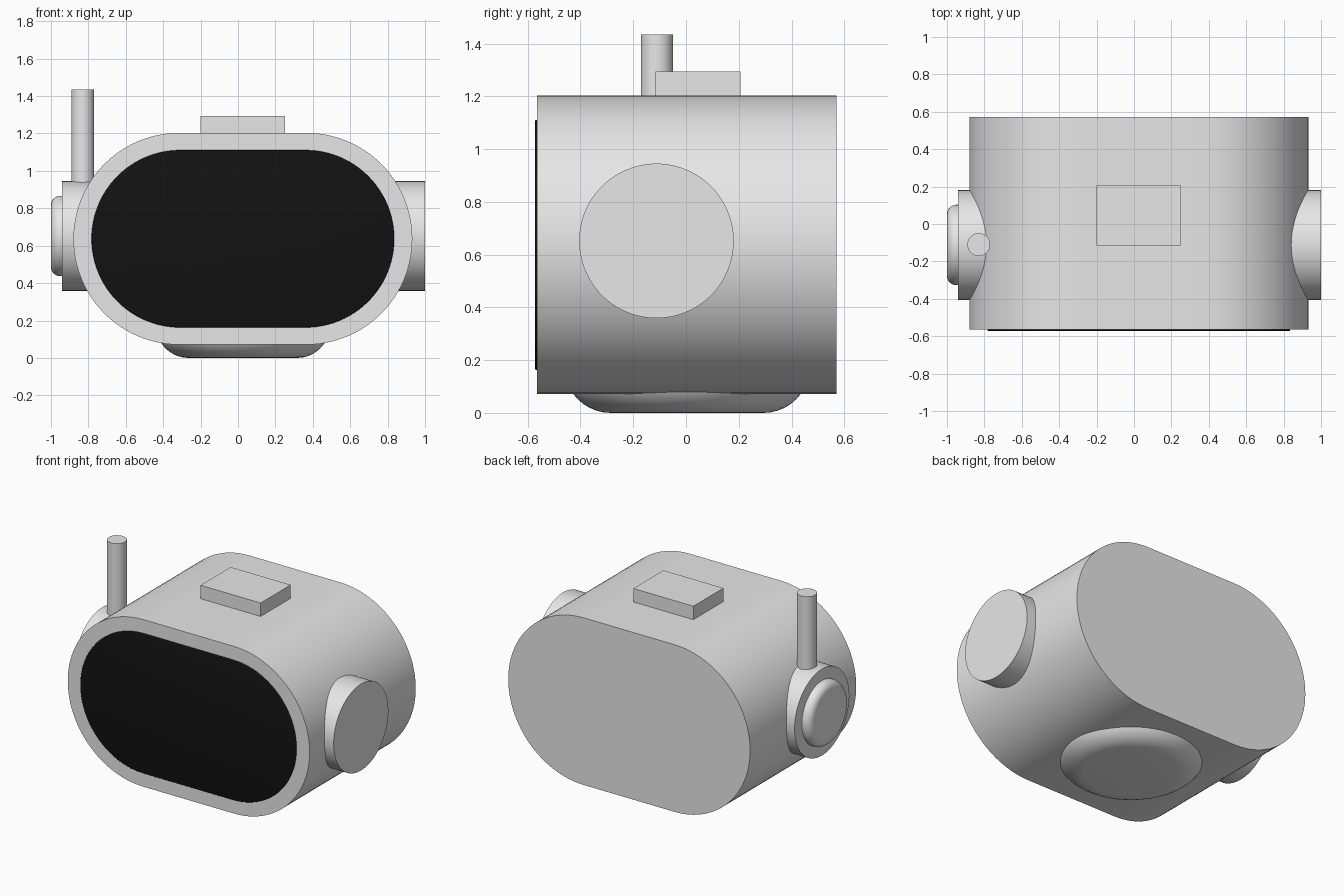
import bpy, bmesh, math
from mathutils import Matrix, Vector

cube = bpy.data.objects.get("Cube")
if cube:
    bpy.data.objects.remove(cube, do_unlink=True)


def material(name, value):
    mat = bpy.data.materials.new(name)
    mat.use_nodes = True
    color = (value, value, value, 1)
    mat.diffuse_color = color
    mat.node_tree.nodes["Principled BSDF"].inputs["Base Color"].default_value = color
    return mat


GREY = material("light grey", 0.8)
BLACK = material("screen black", 0.006)


def finish(name, bm, mat):
    """Turn the bmesh into an object with smooth sides and flat caps."""
    bmesh.ops.recalc_face_normals(bm, faces=bm.faces[:])
    for face in bm.faces:
        face.smooth = len(face.verts) == 4
    mesh = bpy.data.meshes.new(name)
    bm.to_mesh(mesh)
    bm.free()
    mesh.set_sharp_from_angle(angle=math.radians(35))
    mesh.materials.append(mat)
    obj = bpy.data.objects.new(name, mesh)
    bpy.context.collection.objects.link(obj)
    return obj


def round_cap(bm, faces, radius, segments):
    edges = {e for f in faces for e in f.edges}
    bmesh.ops.bevel(bm, geom=list(edges), offset=radius, segments=segments,
                    profile=0.5, affect='EDGES')


def stadium(name, half_straight, radius, y_front, y_back, mat, edge=0):
    """Pill-shaped outline in xz, extruded from front to back."""
    bm = bmesh.new()
    steps = 48
    verts = []
    for side in (0, 1):
        shift = half_straight if side == 0 else -half_straight
        for i in range(steps + 1):
            a = math.pi * (side + i / steps) - math.pi / 2
            verts.append(bm.verts.new((CENTER_X + shift + radius * math.cos(a), y_front,
                                       CENTER_Z + radius * math.sin(a))))
    front = bm.faces.new(verts)
    out = bmesh.ops.extrude_face_region(bm, geom=[front], use_keep_orig=True)
    moved = [g for g in out["geom"] if isinstance(g, bmesh.types.BMVert)]
    bmesh.ops.translate(bm, verts=moved, vec=(0, y_back - y_front, 0))
    if edge:
        round_cap(bm, [front], edge, 3)
    return finish(name, bm, mat)


def cylinder(name, start, end, radius, edge=0):
    """Cylinder between two points, optionally rounded at its end cap."""
    start, end = Vector(start), Vector(end)
    axis = end - start
    bm = bmesh.new()
    bmesh.ops.create_cone(bm, cap_ends=True, segments=96, radius1=radius,
                          radius2=radius, depth=axis.length)
    if edge:
        round_cap(bm, [max(bm.faces, key=lambda f: f.calc_center_median().z)], edge, 10)
    turn = axis.to_track_quat('Z', 'Y').to_matrix().to_4x4()
    bm.transform(Matrix.Translation((start + end) / 2) @ turn)
    return finish(name, bm, GREY)


def box(name, low, high):
    low, high = Vector(low), Vector(high)
    bm = bmesh.new()
    bmesh.ops.create_cube(bm, size=1)
    bm.transform(Matrix.Translation((low + high) / 2) @ Matrix.Diagonal((high - low).to_4d()))
    for v in bm.verts:
        v.co = v.co.copy()
    return finish(name, bm, GREY)


CENTER_X, CENTER_Z = 0.026, 0.637
EAR_Y, EAR_Z = -0.112, 0.652

# Head shell and its dark face screen
stadium("head_shell", 0.34, 0.566, -0.565, 0.571, GREY)
stadium("face_screen", 0.335, 0.474, -0.573, -0.55, BLACK, edge=0.006)

# Side discs, with a rounded button on the right one
cylinder("left_ear", (0.6, EAR_Y, EAR_Z), (1, EAR_Y, EAR_Z), 0.293)
cylinder("right_ear", (-0.6, EAR_Y, EAR_Z), (-0.94, EAR_Y, EAR_Z), 0.293)
cylinder("right_ear_button", (-0.9, EAR_Y, EAR_Z), (-1, EAR_Y, EAR_Z), 0.215, edge=0.05)

# Antenna rising from the right ear
cylinder("antenna", (-0.83, -0.11, 0.8), (-0.83, -0.11, 1.434), 0.061)

# Block on top
box("top_block", (-0.2, -0.115, 1.15), (0.25, 0.207, 1.294))

# Rounded neck pad underneath
cylinder("neck_pad", (CENTER_X, 0.004, 0.3), (CENTER_X, 0.004, 0), 0.465, edge=0.175)
